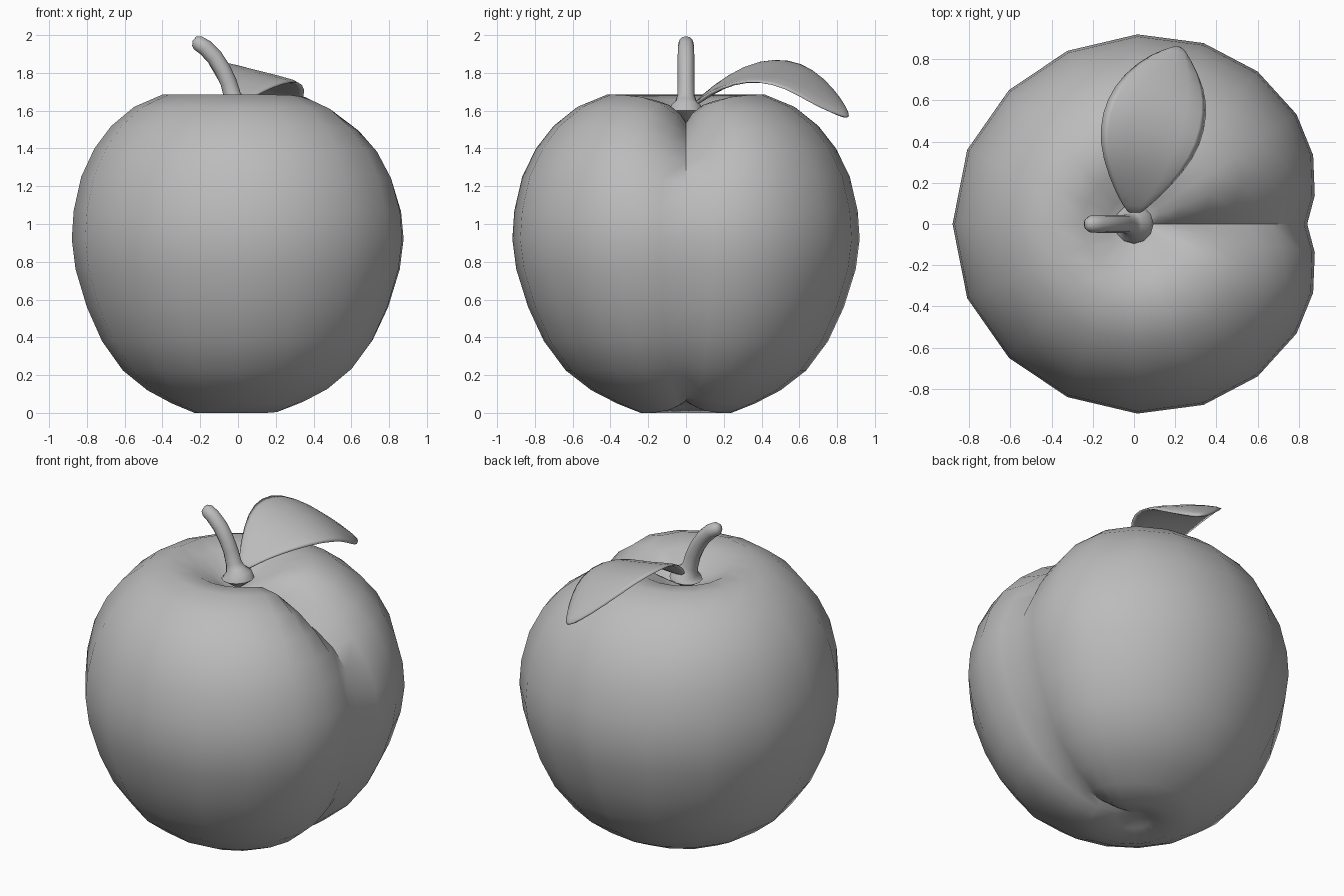
import bpy, bmesh, math
from mathutils import Vector

cube = bpy.data.objects.get("Cube")
if cube:
    bpy.data.objects.remove(cube, do_unlink=True)

GREY = (0.5, 0.5, 0.5, 1.0)
mat = bpy.data.materials.new("plain grey")
mat.use_nodes = True
mat.diffuse_color = GREY
bsdf = mat.node_tree.nodes["Principled BSDF"]
bsdf.inputs["Base Color"].default_value = GREY
bsdf.inputs["Roughness"].default_value = 0.7


def loft(name, rows, closed, sharp_angle=60):
    """Skin rows of points into a smooth-shaded object; collapsed rows become poles."""
    bm = bmesh.new()
    grid = [[bm.verts.new(p) for p in row] for row in rows]
    n = len(rows[0])
    for a, b in zip(grid, grid[1:]):
        for j in range(n if closed else n - 1):
            k = (j + 1) % n
            bm.faces.new((a[j], a[k], b[k], b[j]))
    bmesh.ops.remove_doubles(bm, verts=bm.verts, dist=0.0005)
    bmesh.ops.recalc_face_normals(bm, faces=bm.faces)
    mesh = bpy.data.meshes.new(name)
    bm.to_mesh(mesh)
    bm.free()
    mesh.materials.append(mat)
    obj = bpy.data.objects.new(name, mesh)
    bpy.context.collection.objects.link(obj)
    bpy.ops.object.select_all(action="DESELECT")
    obj.select_set(True)
    bpy.context.view_layer.objects.active = obj
    bpy.ops.object.shade_smooth_by_angle(angle=math.radians(sharp_angle))
    return obj


# Fruit: each ring has (radius, height) on the lobes and in the crease
RINGS = [
    (0, .07, 0, .07), (.10, .03, .12, .06), (.23, 0, .24, .065),
    (.35, .05, .34, .09), (.48, .12, .46, .15), (.61, .225, .58, .26),
    (.72, .38, .68, .39), (.80, .56, .76, .56), (.86, .76, .82, .76),
    (.88, .92, .84, .92), (.87, 1.07, .825, 1.06), (.83, 1.25, .75, 1.22),
    (.76, 1.40, .66, 1.33), (.67, 1.52, .54, 1.41), (.55, 1.62, .41, 1.47),
    (.40, 1.685, .28, 1.51), (.25, 1.66, .17, 1.535), (.13, 1.59, .10, 1.54),
    (0, 1.53, 0, 1.53)]
# Columns of one half: angle from the crease, lobe swelling, pull into the crease
HALF = [(0, 1.09, 1), (9, 1.09, .6), (21, 1.09, .24), (34, 1.09, .07),
        (51, 1.083, .01), (69, 1.068, 0), (89, 1.045, 0), (111, 1.022, 0),
        (133, 1.01, 0), (156, 1.006, 0), (180, 1, 0)]
COLUMNS = HALF + [(-a, s, w) for a, s, w in HALF[-2:0:-1]]

rows = []
for r, z, cr, cz in RINGS:
    row = []
    for angle, swell, pull in COLUMNS:
        a = math.radians(angle)
        rad = r * swell * (1 - pull) + cr * pull
        row.append((rad * math.cos(a), rad * math.sin(a), z * (1 - pull) + cz * pull))
    rows.append(row)
loft("fruit_body", rows, True, 50)

# Stem: bent tube with a flared foot and rounded tip (x, z, radius)
STEM = [(0, 1.54, 0), (0, 1.545, .025), (0, 1.595, .095), (-.005, 1.62, .085),
        (-.017, 1.645, .058), (-.03, 1.68, .046), (-.05, 1.75, .044),
        (-.083, 1.82, .044), (-.125, 1.885, .044), (-.175, 1.935, .043),
        (-.213, 1.959, .04), (-.232, 1.968, .026), (-.24, 1.971, 0)]
rows = []
for i, (x, z, r) in enumerate(STEM):
    p, q = STEM[max(i - 1, 0)], STEM[min(i + 1, len(STEM) - 1)]
    t = Vector((q[0] - p[0], 0, q[1] - p[1])).normalized()
    side = Vector((0, 1, 0))
    out = side.cross(t)
    ring = [2 * math.pi * j / 12 for j in range(12)]
    rows.append([Vector((x, 0, z)) + r * (math.cos(a) * out + math.sin(a) * side)
                 for a in ring])
loft("stem", rows, True)

# Leaf: left edge, midrib and right edge from base to tip
LEAF = [
    ((-.03, .05, 1.64), (0, .04, 1.63), (.03, .05, 1.63)),
    ((-.09, .14, 1.73), (.03, .14, 1.69), (.11, .11, 1.69)),
    ((-.165, .32, 1.85), (.075, .28, 1.775), (.25, .25, 1.745)),
    ((-.18, .47, 1.88), (.11, .44, 1.805), (.335, .38, 1.755)),
    ((-.145, .61, 1.86), (.15, .58, 1.79), (.365, .53, 1.715)),
    ((-.06, .73, 1.78), (.185, .71, 1.715), (.35, .65, 1.64)),
    ((.07, .825, 1.66), (.21, .80, 1.63), (.29, .78, 1.58)),
    ((.20, .865, 1.57), (.22, .865, 1.565), (.235, .855, 1.56))]
leaf = loft("leaf", LEAF, False)
solid = leaf.modifiers.new("thickness", "SOLIDIFY")
solid.thickness = 0.025
solid.offset = 0
smooth = leaf.modifiers.new("rounding", "SUBSURF")
smooth.levels = smooth.render_levels = 1
